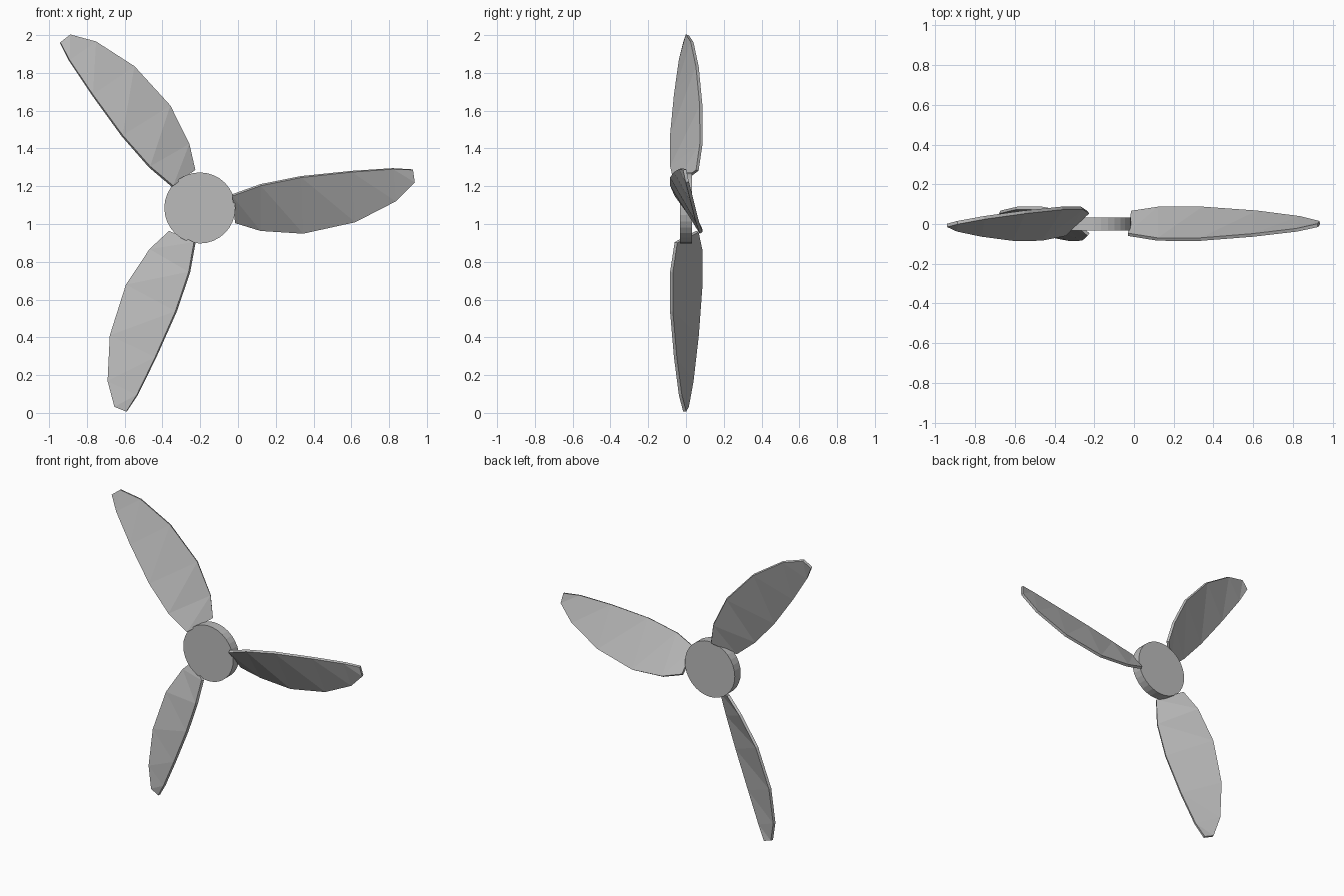
import bpy
import math
from mathutils import Matrix, Vector

if "Cube" in bpy.data.objects:
    bpy.data.objects.remove(bpy.data.objects["Cube"])

HUB = Vector((-0.202, 0, 1.085))

grey = bpy.data.materials.new("light grey")
grey.diffuse_color = (0.5, 0.5, 0.5, 1)
grey.use_nodes = True
grey.node_tree.nodes["Principled BSDF"].inputs["Base Color"].default_value = grey.diffuse_color

# Hub: flat disc facing the front
bpy.ops.mesh.primitive_cylinder_add(vertices=32, radius=0.188, depth=0.064,
                                    location=HUB, rotation=(math.pi / 2, 0, 0))
hub = bpy.context.object
hub.name = "hub"
hub.data.materials.append(grey)

# Blade edges from root to tip, as (x, y, z)
leading = [(-0.03, -0.053, 1.153), (0.12, -0.077, 1.207), (0.335, -0.077, 1.25),
           (0.6, -0.056, 1.278), (0.82, -0.03, 1.293), (0.925, -0.007, 1.288)]
trailing = [(-0.015, 0.06, 1.01), (0.12, 0.08, 0.968), (0.345, 0.08, 0.953),
            (0.62, 0.06, 1.013), (0.835, 0.032, 1.123), (0.935, 0.007, 1.222)]
n = len(leading)

# Twisted sheet of triangles, folded between stations
faces = []
for i in range(n - 1):
    faces += [(i, n + i, n + i + 1), (i, n + i + 1, i + 1)]
mesh = bpy.data.meshes.new("blade")
mesh.from_pydata([Vector(p) - HUB for p in leading + trailing], [], faces)
mesh.materials.append(grey)

# Three blades around the hub
for k in range(3):
    blade = bpy.data.objects.new(f"blade_{k + 1}", mesh)
    bpy.context.collection.objects.link(blade)
    blade.matrix_world = (Matrix.Translation(HUB)
                          @ Matrix.Rotation(-k * math.tau / 3, 4, 'Y'))
    thick = blade.modifiers.new("thickness", 'SOLIDIFY')
    thick.thickness = 0.017
    thick.offset = 0
